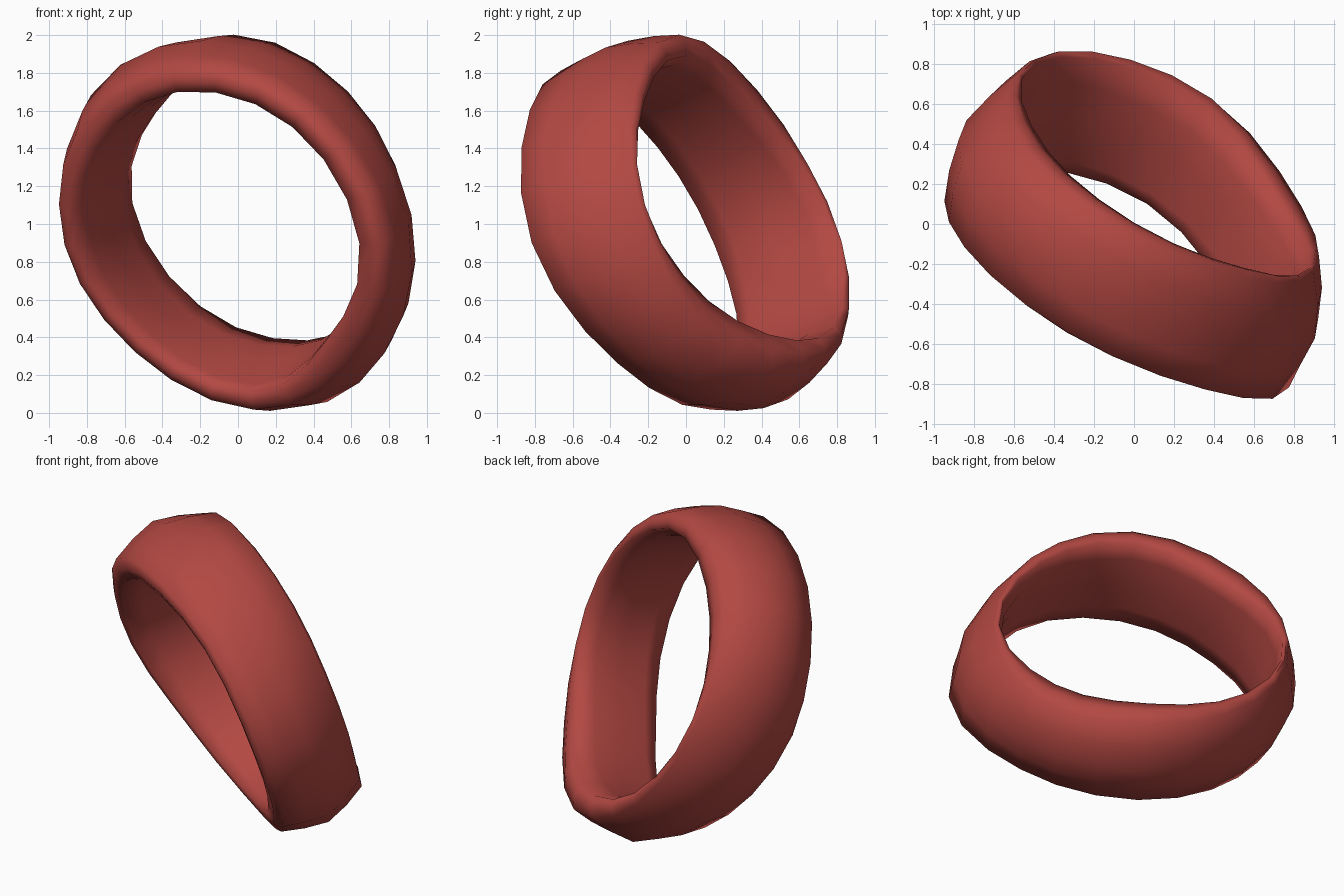
import bpy, bmesh
from math import cos, sin, tau, radians
from mathutils import Vector

cube = bpy.data.objects.get("Cube")
if cube:
    bpy.data.objects.remove(cube, do_unlink=True)

# Ring frame: tilted axis plus two directions in the plane of the ring
centre = Vector((0, 0, 1))
axis = Vector((0.5, 0.8, 0.33)).normalized()
side = Vector((0.85, -0.53, 0)).normalized()
up = side.cross(axis).normalized()
if up.z < 0:
    up = -up

# Uneven band: each measure is given at eight equal steps round the ring
BACK_EDGE = (.295, .315, .30, .275, .34, .42, .45, .325)
BACK_HOLE = (.86, .825, .84, .775, .86, .86, .81, .775)
BACK_SHOULDER = (.89, .90, .96, .93, .90, .93, .98, .94)
FRONT_EDGE = (-.31, -.295, -.34, -.36, -.345, -.24, -.18, -.25)
FRONT_HOLE = (.94, .915, .86, .785, .81, .82, .88, .81)
FRONT_SHOULDER = (1.09, 1.045, .985, .93, .885, .90, .98, .98)
CREST = (1.07, 1.02, 1.035, 1.045, .985, 1.02, 1.08, 1.045)
SEGMENTS = 24


def around(values, turn):
    """Smooth closed interpolation of a measure at a fraction of a turn."""
    n = len(values)
    i = int(turn * n)
    t = turn * n - i
    a, b, c, d = (values[(i + k) % n] for k in (-1, 0, 1, 2))
    return b + t / 2 * (c - a + t * (2 * a - 5 * b + 4 * c - d + t * (3 * (b - c) + d - a)))


def edge_points(edge, hole, shoulder, crest, middle):
    """Rounded rim from the outer crest to the hole, as (along axis, radius)."""
    return [((middle + edge) / 2, 0.6 * crest + 0.4 * shoulder),
            (edge * 0.97, shoulder),
            (edge * 1.04, (shoulder + hole) / 2),
            (edge, hole),
            (edge * 0.65, hole - 0.02)]


def section(turn):
    """Closed cross-section of the band."""
    back, back_hole, back_shoulder, front, front_hole, front_shoulder, crest = (
        around(m, turn) for m in (BACK_EDGE, BACK_HOLE, BACK_SHOULDER,
                                  FRONT_EDGE, FRONT_HOLE, FRONT_SHOULDER, CREST))
    middle = (back + front) / 2
    back_side = edge_points(back, back_hole, back_shoulder, crest, middle)
    front_side = edge_points(front, front_hole, front_shoulder, crest, middle)
    inside = (middle, (back_hole + front_hole) / 2 - 0.025)
    return [(middle, crest)] + back_side + [inside] + front_side[::-1]


# Sweep the section round the axis
bm = bmesh.new()
rings = []
for i in range(SEGMENTS):
    turn = i / SEGMENTS
    outward = side * cos(tau * turn) + up * sin(tau * turn)
    rings.append([bm.verts.new(centre + axis * a + outward * r) for a, r in section(turn)])
for i, p in enumerate(rings):
    q = rings[(i + 1) % SEGMENTS]
    for j in range(len(p)):
        k = (j + 1) % len(p)
        bm.faces.new((p[j], p[k], q[k], q[j]))
bmesh.ops.recalc_face_normals(bm, faces=bm.faces)

mesh = bpy.data.meshes.new("ring_band")
bm.to_mesh(mesh)
bm.free()
band = bpy.data.objects.new("ring_band", mesh)
bpy.context.collection.objects.link(band)

# Single dull red material
red = bpy.data.materials.new("dull_red")
red.use_nodes = True
colour = (0.45, 0.065, 0.055, 1)
red.diffuse_color = colour
red.node_tree.nodes["Principled BSDF"].inputs["Base Color"].default_value = colour
mesh.materials.append(red)

bpy.ops.object.select_all(action='DESELECT')
band.select_set(True)
bpy.context.view_layer.objects.active = band
bpy.ops.object.shade_smooth_by_angle(angle=radians(80))
